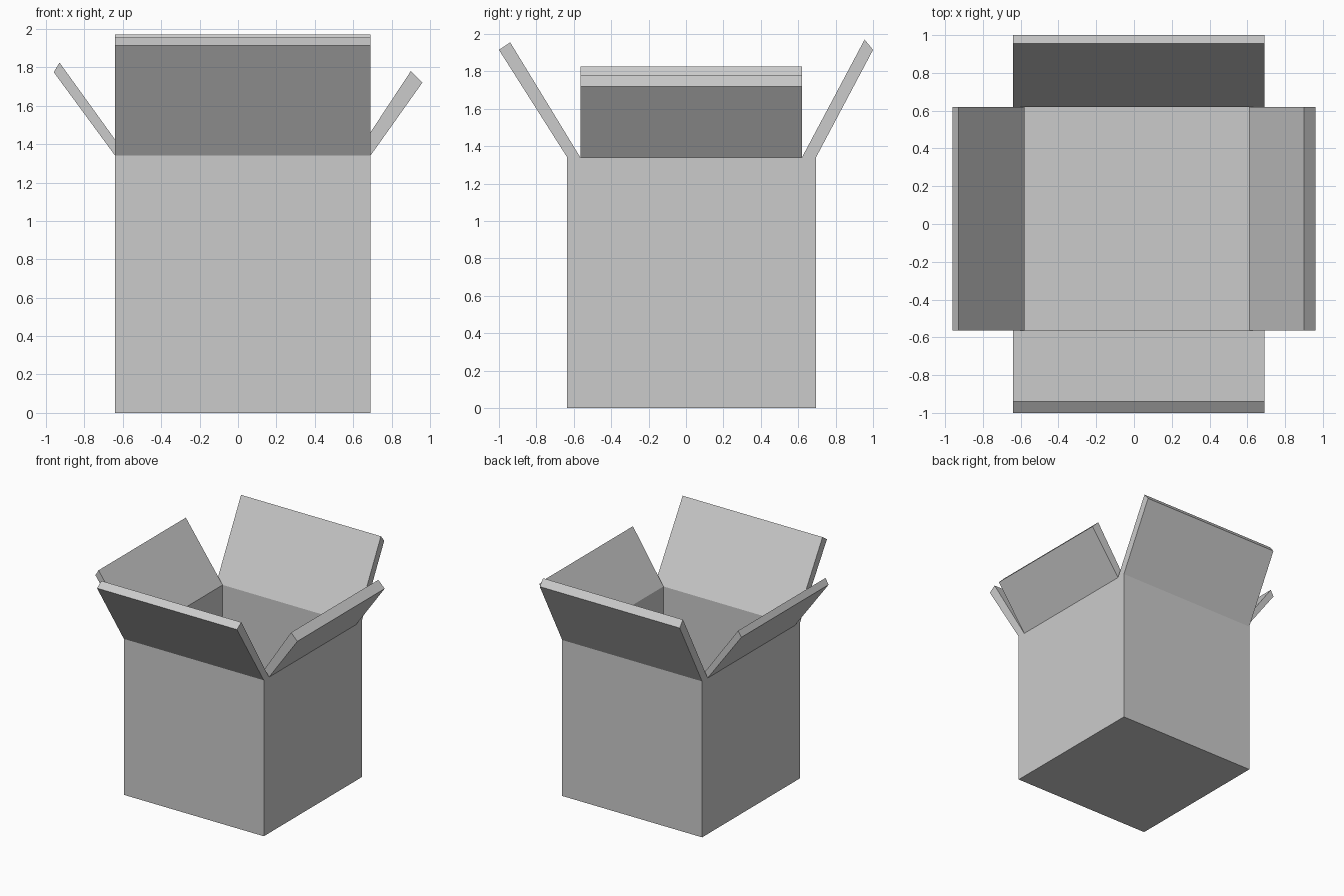
import bpy, bmesh

if "Cube" in bpy.data.objects:
    bpy.data.objects.remove(bpy.data.objects["Cube"])

RIM = 1.34                                   # height of the box walls
FLOOR = 0.06                                 # cardboard thickness at the bottom
OX, OY = (-0.64, 0.69), (-0.635, 0.695)      # outer wall extents
IX, IY = (-0.58, 0.61), (-0.565, 0.62)       # inner wall extents


def finish(bm, name):
    mesh = bpy.data.meshes.new(name)
    bm.to_mesh(mesh)
    bm.free()
    obj = bpy.data.objects.new(name, mesh)
    bpy.context.collection.objects.link(obj)
    return obj


def ring(bm, xs, ys, z):
    return [bm.verts.new((x, y, z)) for x, y in
            ((xs[0], ys[0]), (xs[1], ys[0]), (xs[1], ys[1]), (xs[0], ys[1]))]


def make_flap(name, profile, span, axis):
    """Extrude a sloped profile (u, z) along the hinge; the hinge side joins the wall rim."""
    bm = bmesh.new()
    ends = []
    for s in span:
        ends.append([bm.verts.new((u, s, z) if axis == 'x' else (s, u, z))
                     for u, z in profile])
    a, b = ends
    bm.faces.new(a)
    bm.faces.new(b[::-1])
    for i in range(3):
        bm.faces.new((a[i], b[i], b[i + 1], a[i + 1]))
    bmesh.ops.recalc_face_normals(bm, faces=bm.faces[:])
    return finish(bm, name)


# Hollow box body: outer shell, inner shell and floor
bm = bmesh.new()
outer_low, outer_top = ring(bm, OX, OY, 0), ring(bm, OX, OY, RIM)
inner_top, inner_low = ring(bm, IX, IY, RIM), ring(bm, IX, IY, FLOOR)
bm.faces.new(outer_low[::-1])
bm.faces.new(inner_low)
for a, b in ((outer_low, outer_top), (inner_top, inner_low)):
    for i in range(4):
        j = (i + 1) % 4
        bm.faces.new((a[i], a[j], b[j], b[i]))
finish(bm, "box_body")

# Four open flaps, profile runs outer hinge, outer tip, inner tip, inner hinge
make_flap("left_flap", [(OX[0], RIM), (-0.96, 1.775), (-0.93, 1.825), (IX[0], RIM)], IY, 'x')
make_flap("right_flap", [(OX[1], RIM), (0.96, 1.72), (0.90, 1.78), (IX[1], RIM)], IY, 'x')
make_flap("front_flap", [(OY[0], RIM), (-1.0, 1.915), (-0.94, 1.955), (IY[0], RIM)], OX, 'y')
make_flap("back_flap", [(OY[1], RIM), (1.0, 1.915), (0.955, 1.97), (IY[1], RIM)], OX, 'y')
